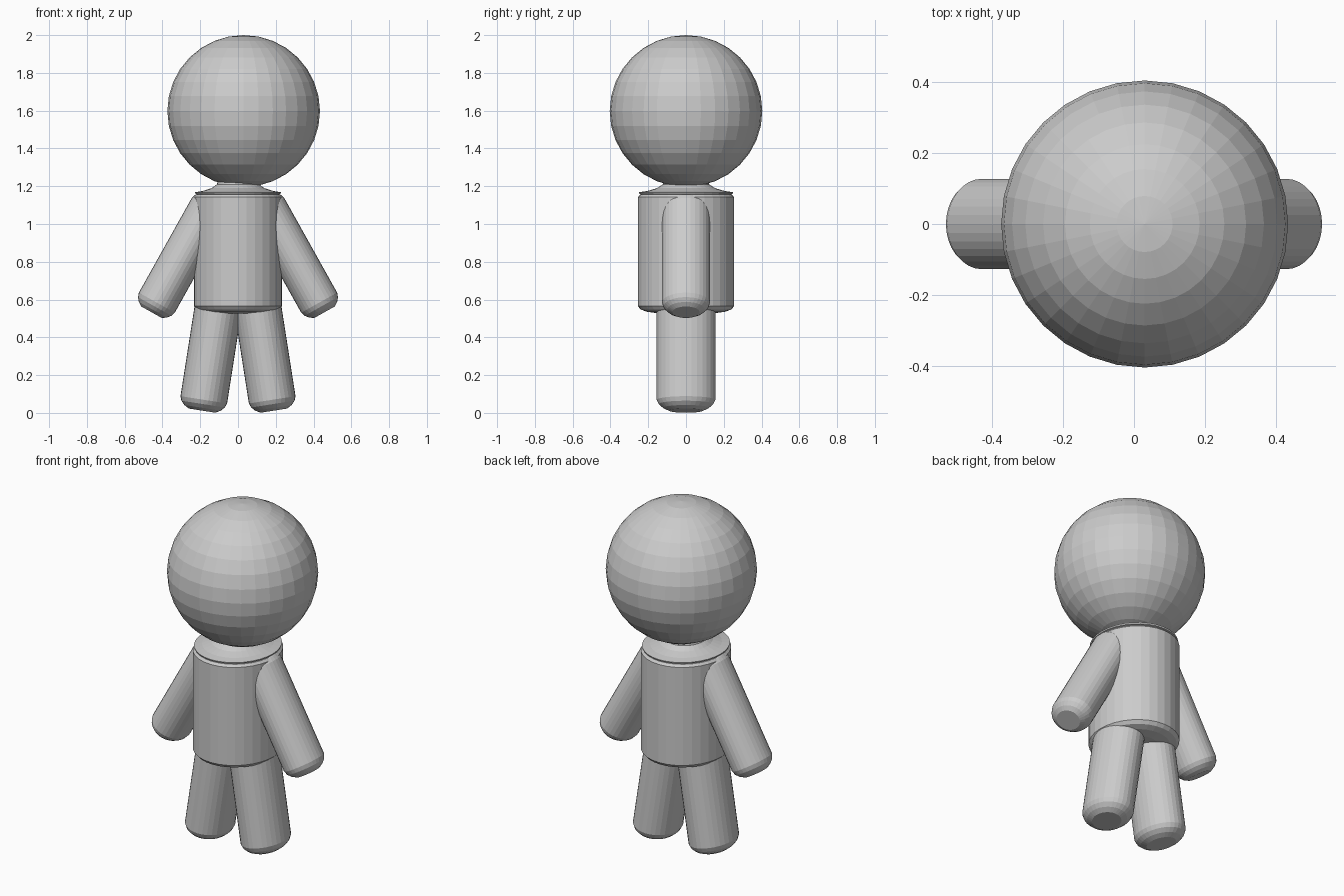
import bpy, bmesh
from math import cos, sin, pi, radians

if "Cube" in bpy.data.objects:
    bpy.data.objects.remove(bpy.data.objects["Cube"])

SEG = 32


def lathe(name, profile, rx, ry, loc=(0, 0, 0), tilt=0.0):
    """Closed elliptical turning: profile is (radius fraction, height) pairs."""
    bm = bmesh.new()
    rings = []
    for r, z in profile:
        rings.append([bm.verts.new((rx * r * cos(2 * pi * i / SEG),
                                    ry * r * sin(2 * pi * i / SEG), z))
                      for i in range(SEG)])
    for a, b in zip(rings, rings[1:]):
        for i in range(SEG):
            j = (i + 1) % SEG
            bm.faces.new((a[i], a[j], b[j], b[i]))
    bm.faces.new(rings[0][::-1])
    bm.faces.new(rings[-1])
    mesh = bpy.data.meshes.new(name)
    bm.to_mesh(mesh)
    bm.free()
    obj = bpy.data.objects.new(name, mesh)
    bpy.context.collection.objects.link(obj)
    obj.location = loc
    obj.rotation_euler = (0, tilt, 0)
    return obj


def limb_profile(length):
    """Straight tube with rounded ends and small flat caps."""
    end = [(0.57, 0.0), (0.78, 0.015), (0.93, 0.035), (1.0, 0.058)]
    return end + [(r, length - h) for r, h in reversed(end)]


# Head
bpy.ops.mesh.primitive_uv_sphere_add(segments=32, ring_count=16, radius=1,
                                     location=(0.03, 0, 1.598))
head = bpy.context.object
head.name = "head"
head.scale = (0.404, 0.404, 0.402)

# Torso
lathe("torso", [(0.57, 0.527), (0.8, 0.535), (0.94, 0.547), (1.0, 0.565),
                (1.0, 1.142), (0.95, 1.155), (0.8, 1.16)], 0.234, 0.255)

# Collar sloping up into the neck
lathe("neck_collar", [(0.88, 1.152), (0.97, 1.16), (0.98, 1.168),
                      (0.8, 1.175), (0.6, 1.19), (0.48, 1.21),
                      (0.45, 1.24)], 0.232, 0.255)

# Arms and legs, one pair each
for side, label in ((-1, "left"), (1, "right")):
    lathe(label + "_arm", limb_profile(0.69), 0.109, 0.127,
          (side * 0.458, 0, 0.533), -side * radians(29.2))
    lathe(label + "_leg", limb_profile(0.61), 0.125, 0.155,
          (side * 0.19, 0, 0.012), -side * radians(8.9))
